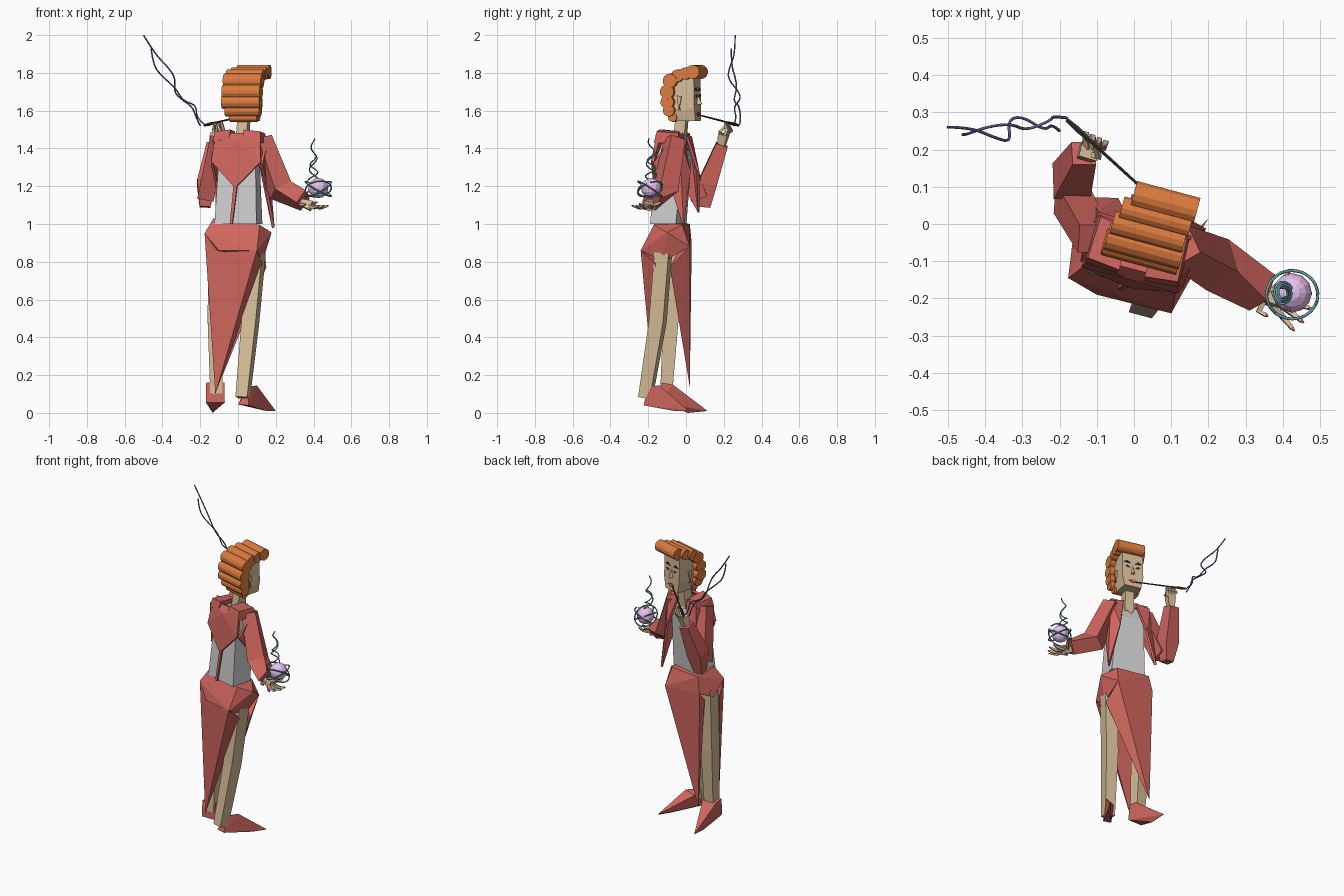
import bpy, bmesh, math
from mathutils import Vector as V

def mat(name, r, g, b):
    m = bpy.data.materials.new(name)
    m.diffuse_color = (r, g, b, 1)
    return m

RED = mat("red_cloth", .62, .13, .11)
SKIN = mat("skin", .66, .50, .31)
HAIR = mat("orange_hair", .72, .20, .05)
PINK = mat("orb_pink", .82, .55, .88)
TEAL = mat("teal", .14, .34, .38)
NAVY = mat("smoke_blue", .14, .13, .36)
BLACK = mat("black", .03, .03, .03)

def finish(name, bm, m):
    bmesh.ops.recalc_face_normals(bm, faces=bm.faces)
    me = bpy.data.meshes.new(name)
    bm.to_mesh(me)
    bm.free()
    ob = bpy.data.objects.new(name, me)
    bpy.context.collection.objects.link(ob)
    if m:
        me.materials.append(m)
    return ob

def hull(name, pts, m=None):
    bm = bmesh.new()
    for p in pts:
        bm.verts.new(p)
    r = bmesh.ops.convex_hull(bm, input=bm.verts)
    junk = {g for g in r["geom_interior"] + r["geom_unused"] if isinstance(g, bmesh.types.BMVert)}
    bmesh.ops.delete(bm, geom=list(junk), context='VERTS')
    bmesh.ops.dissolve_limit(bm, angle_limit=.02, verts=bm.verts, edges=bm.edges)
    return finish(name, bm, m)

def panel(name, pts, faces, thick, m=None):
    bm = bmesh.new()
    vs = [bm.verts.new(p) for p in pts]
    for f in faces:
        bm.faces.new([vs[i] for i in f])
    ob = finish(name, bm, m)
    s = ob.modifiers.new("thickness", 'SOLIDIFY')
    s.thickness, s.offset = thick, 0
    return ob

def tube(name, pts, radii, m=None, n=4, ref=(0, 0, 1)):
    """Lofted n-sided limb along a path."""
    bm, rings = bmesh.new(), []
    pts = [V(p) for p in pts]
    for i, (p, r) in enumerate(zip(pts, radii)):
        t = (pts[min(i + 1, len(pts) - 1)] - pts[max(i - 1, 0)]).normalized()
        a = t.cross(V(ref)).normalized()
        b = a.cross(t)
        ang = [math.tau * (k + .5) / n for k in range(n)]
        rings.append([bm.verts.new(p + (a * math.cos(x) + b * math.sin(x)) * r) for x in ang])
    for q, s in zip(rings, rings[1:]):
        for k in range(n):
            bm.faces.new((q[k], q[(k + 1) % n], s[(k + 1) % n], s[k]))
    bm.faces.new(rings[0])
    bm.faces.new(rings[-1])
    return finish(name, bm, m)

def wisp(name, pts, r, m):
    cu = bpy.data.curves.new(name, 'CURVE')
    cu.dimensions, cu.bevel_depth, cu.bevel_resolution = '3D', r, 1
    cu.resolution_u = 6
    sp = cu.splines.new('NURBS')
    sp.points.add(len(pts) - 1)
    for q, p in zip(sp.points, pts):
        q.co = (*p, 1)
    sp.use_endpoint_u, sp.order_u = True, 3
    ob = bpy.data.objects.new(name, cu)
    bpy.context.collection.objects.link(ob)
    cu.materials.append(m)

def frame(x, y, deg=-15):
    c, s = math.cos(math.radians(deg)), math.sin(math.radians(deg))
    return lambda u, v, z: V((x + u * c - v * s, y + u * s + v * c, z))

H = frame(.045, 0)       # head frame, v points to the face
B = frame(.015, -.055)   # body frame

# Head, neck and face
hull("head", [H(s * u, v, z) for s in (-1, 1) for u, v, z in
     [(.068, -.06, 1.79), (.068, .06, 1.79), (.07, -.06, 1.58), (.07, .064, 1.62),
      (.055, .066, 1.545), (.06, -.04, 1.545)]], SKIN)
tube("neck", [(.022, -.035, 1.42), (.032, -.02, 1.57)], [.043, .04], SKIN, ref=(.26, .97, 0))
hull("nose", [H(0, .06, 1.69), H(-.013, .06, 1.63), H(.013, .06, 1.63), H(0, .09, 1.635)], SKIN)
for s, side in ((-1, "left"), (1, "right")):
    hull(side + "_eye", [H(s * u, .0665, z) for u, z in ((.014, 1.675), (.034, 1.688), (.052, 1.682), (.032, 1.668))]
         + [H(s * .032, .06, 1.678)], BLACK)
    hull(side + "_brow", [H(s * u, v, z) for v in (.058, .067) for u, z in
         ((.014, 1.705), (.036, 1.722), (.058, 1.708), (.036, 1.716))], BLACK)
    hull(side + "_ear", [H(s * u, v, z) for u in (.065, .079) for v, z in
         ((-.03, 1.68), (-.005, 1.675), (-.012, 1.63), (-.025, 1.635))], SKIN)
    hull(side + "_earring", [H(s * u, v, z) for u in (.072, .08) for v, z in
         ((-.018, 1.63), (-.01, 1.6), (-.026, 1.6))], RED)
hull("lips", [H(u, v, z) for v in (.06, .071) for u, z in
     ((-.028, 1.584), (-.008, 1.592), (.008, 1.592), (.028, 1.584), (0, 1.57))], RED)

# Hair rolls: (u, v, z, radius, half length)
for i, (u, v, z, r, h) in enumerate([(.023, .066, 1.805, .037, .088), (.009, .022, 1.797, .032, .096),
        (.0, -.022, 1.785, .033, .1), (0, -.062, 1.758, .038, .104), (-.003, -.078, 1.7, .038, .104),
        (-.006, -.078, 1.645, .036, .104), (0, -.07, 1.6, .031, .095), (0, -.055, 1.565, .024, .075)]):
    tube(f"hair_roll_{i + 1}", [H(u - h, v, z), H(u + h, v, z)], [r, r], HAIR, 14)

# Blouse and chest
hull("blouse", [B(s * u, v, z) for s in (-1, 1) for u, v, z in
     [(.115, -.11, 1.0), (.11, .03, 1.0), (.095, -.075, 1.22), (.09, .05, 1.22),
      (.10, -.075, 1.36), (.085, .065, 1.36), (.08, -.04, 1.46), (.06, .035, 1.45)]])
hull("neckline", [B(-.04, .03, 1.46), B(.04, .03, 1.46), B(0, .073, 1.38), B(0, 0, 1.47)], SKIN)

# Short open jacket
panel("jacket_back", [B(-.12, -.06, 1.48), B(.12, -.06, 1.48), B(.135, -.09, 1.33), B(.01, -.11, 1.2),
      B(-.01, -.11, 1.2), B(-.135, -.09, 1.33), B(0, -.09, 1.44)],
      [(0, 1, 6), (1, 2, 6), (2, 3, 4, 6), (4, 5, 6), (5, 0, 6)], .018, RED)
panel("jacket_tail", [B(-.01, -.105, 1.21), B(.01, -.105, 1.21), B(-.012, -.125, 1.0), B(-.026, -.125, 1.0)],
      [(0, 1, 2, 3)], .012, RED)
for s, side in ((-1, "left"), (1, "right")):
    hull(side + "_shoulder", [B(s * u, v, z) for u, v, z in
         [(.035, -.08, 1.5), (.125, -.07, 1.49), (.04, .03, 1.49), (.12, .045, 1.48),
          (.04, -.09, 1.46), (.13, -.085, 1.43), (.13, .055, 1.43), (.05, .045, 1.46)]], RED)
    panel(side + "_jacket_front", [B(s * u, v, z) for u, v, z in
          [(.04, .045, 1.48), (.125, .05, 1.46), (.14, -.03, 1.4), (.135, -.085, 1.32),
           (.135, .01, 1.2), (.155, .085, .98 if s > 0 else 1.06), (.085, .1, 1.28)]],
          [(0, 1, 6), (1, 2, 4), (2, 3, 4), (1, 4, 5), (1, 5, 6)], .014, RED)

# Sleeves
tube("right_sleeve", [(.125, -.06, 1.45), (.225, -.11, 1.18), (.345, -.185, 1.125)], [.06, .075, .06], RED, ref=(-.5, .87, 0))
tube("left_upper_sleeve", [(-.11, -.04, 1.45), (-.17, .07, 1.14)], [.055, .062], RED, ref=(0, 1, 0))
tube("left_forearm_sleeve", [(-.175, .1, 1.09), (-.168, .115, 1.22), (-.135, .19, 1.42)], [.04, .07, .045], RED, ref=(0, 1, 0))

def hand(name, wrist, palm, fingers, ref):
    tube(name + "_palm", [wrist, palm], [.024, .036], SKIN, ref=ref)
    for i, (base, mid, tip) in enumerate(fingers):
        tube(f"{name}_finger_{i}", [base, mid, tip], [.011, .01, .007], SKIN, ref=ref)
        d = V(tip) - V(mid)
        tube(f"{name}_nail_{i}", [V(tip) - d * .25, V(tip) + d * .25], [.008, .003], RED, ref=ref)

# Open right hand, palm up; raised left hand pinching the holder
hand("right_hand", (.33, -.185, 1.115), (.39, -.2, 1.095),
     [((.375, -.175, 1.1), (.4, -.15, 1.105), (.415, -.132, 1.115)),
      ((.39, -.19, 1.095), (.44, -.185, 1.085), (.47, -.187, 1.095)),
      ((.39, -.205, 1.095), (.435, -.215, 1.085), (.47, -.225, 1.095)),
      ((.39, -.215, 1.095), (.425, -.24, 1.085), (.45, -.26, 1.095)),
      ((.375, -.22, 1.095), (.4, -.25, 1.085), (.425, -.28, 1.095)),
      ((.35, -.205, 1.105), (.335, -.235, 1.1), (.355, -.245, 1.105))], (.1, .2, 1))
hand("left_hand", (-.135, .185, 1.4), (-.118, .2, 1.475),
     [((-.12, .19, 1.46), (-.095, .18, 1.49), (-.105, .215, 1.525))] +
     [((-.125 + .014 * i, .205, 1.47), (-.13 + .018 * i, .242 - .008 * i, 1.495), (-.125 + .014 * i, .225 - .006 * i, 1.53))
      for i in range(4)], (.3, 1, 0))

# Skirt: hip block with a long point at back and front
hull("skirt_hips", [(-.13, -.11, 1.03), (.115, -.17, .995), (.115, -.02, .995), (-.1, .02, 1.0),
     (-.177, -.145, .95), (.1, -.24, .86), (.178, -.1, .955), (.14, .02, .88), (-.12, .03, .9),
     (-.165, -.05, .86), (.13, -.12, .8), (-.1, -.19, .86)], RED)
hull("skirt_back", [(-.177, -.145, .95), (.1, -.24, .86), (.13, -.16, .79), (-.12, -.17, .1),
     (-.168, -.11, .85), (.05, -.2, .86)], RED)
hull("skirt_front", [(.15, -.085, .77), (.14, .02, .88), (-.12, .03, .9), (-.105, .02, .14),
     (-.13, -.01, .85), (.05, -.03, .88)], RED)

# Legs and pointed shoes
tube("right_leg", [(.1, -.12, .85), (.065, -.15, .48), (.025, -.215, .08)], [.055, .055, .045], SKIN, ref=(.26, .97, 0))
tube("left_leg", [(-.115, -.07, .9), (-.12, -.08, .5), (-.115, -.105, .1)], [.058, .058, .045], SKIN, ref=(0, 1, 0))
hull("right_shoe", [(.0, -.215, .045), (.055, -.225, .04), (.06, -.2, .14), (.1, -.14, .145),
     (.04, -.14, .12), (.2, .015, .01), (.15, -.06, .01)], RED)
hull("left_shoe", [(-.17, -.135, .055), (-.07, -.135, .055), (-.168, -.13, .16), (-.072, -.13, .16),
     (-.168, -.07, .15), (-.072, -.07, .15), (-.14, .115, .01), (-.135, .01, 0)], RED)

# Cigarette holder and smoke
tip, mouth = V((-.18, .28, 1.522)), V((.055, .066, 1.578))
tube("cigarette_holder", [mouth, tip.lerp(mouth, .3)], [.004, .005], BLACK, 6)
tube("cigarette", [tip.lerp(mouth, .3), tip.lerp(mouth, .12), tip], [.005, .009, .006], BLACK, 6)
wisp("smoke_1", [(-.2, .25, 1.52), (-.22, .27, 1.56), (-.24, .25, 1.62), (-.3, .29, 1.66), (-.34, .28, 1.7),
     (-.33, .22, 1.77), (-.37, .23, 1.83), (-.44, .26, 1.9), (-.5, .26, 2.0)], .004, NAVY)
wisp("smoke_2", [(-.18, .285, 1.53), (-.22, .29, 1.56), (-.22, .28, 1.63), (-.29, .25, 1.65), (-.33, .27, 1.72),
     (-.4, .26, 1.78), (-.45, .24, 1.84), (-.46, .24, 1.93)], .004, NAVY)

# Floating orb with swirling wisps
bpy.ops.mesh.primitive_uv_sphere_add(segments=12, ring_count=8, radius=.053, location=(.425, -.185, 1.19))
orb = bpy.context.object
orb.name = "orb"
orb.data.materials.append(PINK)
for k, (tx, ty) in enumerate([(.5, .3), (-.55, .15), (.1, -.6)]):
    wisp(f"orb_ring_{k + 1}", [(.425 + .07 * math.cos(a), -.19 + .066 * math.sin(a),
         1.185 + .07 * (tx * math.cos(a) + ty * math.sin(a)))
         for a in [k * 2 + i * .4 for i in range(16)]], .004, TEAL)
for k in range(2):
    wisp(f"orb_wisp_{k + 1}", [(.4 + (.03 - .0015 * i) * math.cos(i * .9 + k * 3), -.185 + (.035 - .0015 * i) * math.sin(i * .9 + k * 3),
         1.23 + i * (.017 - .005 * k)) for i in range(14)], .0035, TEAL)
